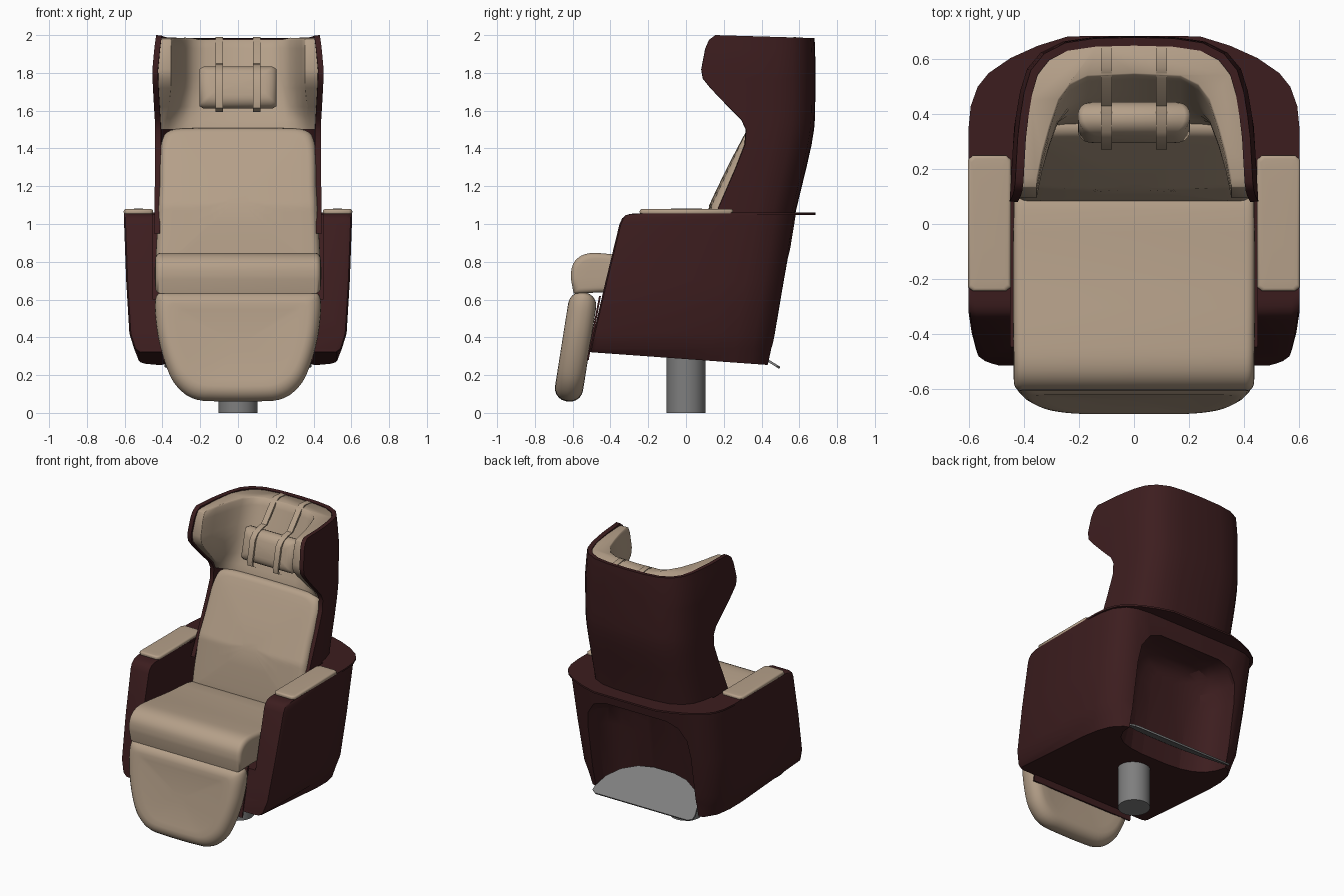
import bpy, bmesh, math
from mathutils import Vector, Matrix

if "Cube" in bpy.data.objects:
    bpy.data.objects.remove(bpy.data.objects["Cube"])


def material(name, rgb):
    m = bpy.data.materials.new(name)
    m.diffuse_color = (*rgb, 1)
    m.use_nodes = True
    m.node_tree.nodes["Principled BSDF"].inputs["Base Color"].default_value = m.diffuse_color
    return m


MAROON = material("maroon shell", (0.046, 0.0125, 0.0135))
BEIGE = material("beige leather", (0.46, 0.35, 0.25))
GREY = material("grey metal", (0.21, 0.21, 0.21))


def finish(ob, angle=40):
    """Apply modifiers and shade smooth with sharp edges kept."""
    bpy.ops.object.select_all(action='DESELECT')
    ob.select_set(True)
    bpy.context.view_layer.objects.active = ob
    if ob.modifiers:
        bpy.ops.object.convert(target='MESH')
    bpy.ops.object.shade_smooth_by_angle(angle=math.radians(angle))
    return ob


def loft(name, rings, mat, closed=True, cap=True):
    bm = bmesh.new()
    vs = [[bm.verts.new(p) for p in r] for r in rings]
    n = len(rings[0])
    for a, b in zip(vs, vs[1:]):
        for i in range(n if closed else n - 1):
            j = (i + 1) % n
            bm.faces.new((a[i], a[j], b[j], b[i]))
    if cap:
        bm.faces.new(vs[0])
        bm.faces.new(vs[-1])
    bmesh.ops.recalc_face_normals(bm, faces=bm.faces)
    me = bpy.data.meshes.new(name)
    bm.to_mesh(me)
    bm.free()
    me.materials.append(mat)
    ob = bpy.data.objects.new(name, me)
    bpy.context.collection.objects.link(ob)
    return ob


def chaikin(pts, times=2):
    for _ in range(times):
        out = []
        for i, p in enumerate(pts):
            q = pts[(i + 1) % len(pts)]
            out += [tuple(.75 * a + .25 * b for a, b in zip(p, q)),
                    tuple(.25 * a + .75 * b for a, b in zip(p, q))]
        pts = out
    return pts


def mirror(half):
    """Full outline from its x >= 0 half."""
    return half + [(-x, *r) for x, *r in reversed(half) if x > 1e-6]


def pillow(name, outline, depth, r, M, mat=BEIGE, bulge=.012):
    """Padded slab: outline in local uv, rounded rims, gentle dome."""
    us, vs = zip(*outline)
    cu, cv = (max(us) + min(us)) / 2, (max(vs) + min(vs)) / 2
    hu, hv = (max(us) - min(us)) / 2, (max(vs) - min(vs)) / 2

    def ring(su, sv, w):
        return [M @ Vector((cu + (u - cu) * su, cv + (v - cv) * sv, w)) for u, v in outline]
    side = []
    for k in range(6):
        a = k / 5 * math.pi / 2
        c = r * (1 - math.cos(a))
        side.append(((hu - c) / hu, (hv - c) / hv, depth / 2 - r + r * math.sin(a)))
    a, b, _ = side[-1]
    for f in (.85, .65, .4, .15):
        side.append((a * f, b * f, depth / 2 + bulge * (1 - f * f)))
    rings = [ring(a, b, -w) for a, b, w in reversed(side)] + [ring(*s) for s in side]
    return finish(loft(name, rings, mat), 60)


def front_frame(y, z, deg):
    return Matrix.Translation((0, y, z)) @ Matrix.Rotation(math.radians(deg), 4, 'X')


SIDEWAYS = Matrix(((0, 0, 1, 0), (1, 0, 0, 0), (0, 1, 0, 0), (0, 0, 0, 1)))


def prism(name, yz, x0, x1, mat):
    return loft(name, [[(x, y, z) for y, z in yz] for x in (x0, x1)], mat)


def cut(ob, cutter):
    cutter.hide_render = True
    m = ob.modifiers.new("cut", 'BOOLEAN')
    m.operation, m.object, m.solver = 'DIFFERENCE', cutter, 'EXACT'
    finish(ob)
    bpy.data.objects.remove(cutter)


def back_y(z):
    return .455 + (z - .25) * .1625


# lower body with arms: lofted upward, then hollowed for seat and rear niche
rings = []
for z, w, f in ((.29, .525, -.515), (.34, .55, -.508), (.42, .575, -.49), (.7, .592, -.425), (1.0, .603, -.352),
                (1.03, .604, -.338), (1.046, .604, -.32), (1.053, .604, -.298), (1.056, .604, -.27)):
    b = back_y(z) - .004
    half = [(0, f), (w - .03, f), (w - .008, f + .008), (w, f + .03), (w, b - .33), (w - .01, b - .21),
            (w - .035, b - .11), (w - .09, b - .04), (w - .16, b - .01), (w - .25, b), (0, b)]
    rings.append([(x, y, .322 - (y + .515) * .072 if z == .29 else z) for x, y in mirror(half)])
body = loft("body_and_arms", rings, MAROON)
cut(body, prism("seat_channel", [(-1, .6), (.1, .6), (.34, 1.04), (.34, 1.3), (-1, 1.3)], -.45, .45, MAROON))
arch = [(-.4, .2), (.4, .2), (.4, .7), (.385, .82), (.33, .9), (.24, .93),
        (-.24, .93), (-.33, .9), (-.385, .82), (-.4, .7)]
cut(body, loft("niche", [[(x * s, back_y(z) - d, z - (1 - s) * .12 * (z > .5)) for x, z in arch]
                         for s, d in ((1, -.3), (1, .03), (.97, .1), (.88, .17), (.72, .22), (.5, .25), (.25, .262))],
                MAROON))

# rear footplate and pedestal
plate = [(.36, -.003), (.39, .015), (.39, .05), (.36, .14), (.29, .22), (.19, .275), (.08, .297)]
M = front_frame(.497, .245, 148)
finish(loft("rear_footplate", [[M @ Vector((x, v, w)) for x, v in mirror(plate)] for w in (0, .012)], GREY))
bpy.ops.mesh.primitive_cylinder_add(vertices=32, radius=.103, depth=.32, location=(0, 0, .16))
post = bpy.context.object
post.name = "pedestal"
post.data.materials.append(GREY)
finish(post)

# thin ledge around the back
ledge = [(0, .32), (.44, .32), (.44, .1), (.604, .1), (.604, .34), (.595, .43), (.57, .5), (.53, .55),
         (.45, .605), (.35, .65), (.24, .684), (0, .686)]
finish(loft("rear_ledge", [[(x, y, z) for x, y in mirror(ledge)] for z in (1.048, 1.06)], MAROON))

# winged back shell: z, front edge y, back y, width factor
LEVELS = [(2.0, .155, .68, .965), (1.975, .122, .682, .97), (1.93, .103, .684, .98), (1.82, .082, .685, 1),
          (1.77, .09, .685, 1), (1.72, .13, .685, 1), (1.62, .225, .684, 1), (1.55, .295, .682, 1),
          (1.5, .318, .678, 1), (1.42, .312, .665, 1), (1.3, .265, .638, 1), (1.07, .165, .582, 1), (.95, .11, .562, 1)]
CURVE = [(0, 0), (.15, .004), (.26, .02), (.34, .06), (.39, .12), (.415, .2), (.437, .33), (.453, .6)]


def u_half(f, b, s):
    """Half of the U-shaped plan, from back centre to the front edge."""
    pts = [(x * s, b - d) for x, d in CURVE[:6]]
    for k in range(1, 5):
        d = .2 + (b - f - .2) * k / 4
        (x0, d0), (x1, d1) = CURVE[5:7] if d < .33 else CURVE[6:8]
        pts.append(((x0 + (x1 - x0) * (d - d0) / (d1 - d0)) * s, b - d))
    return pts


rings = []
for z, f, b, s in LEVELS:
    h = u_half(f, b, s)
    line = [(-x, y) for x, y in reversed(h[1:])] + h
    rings.append([(x, y, z - (.015 * (y - f) / .5 if z > 1.9 else 0)) for x, y in line])
shell = loft("back_shell", rings, MAROON, closed=False, cap=False)
mod = shell.modifiers.new("thickness", 'SOLIDIFY')
mod.thickness = .03
# thicken inward whichever way the sheet faces
mod.offset = -1 if max(p.normal.y for p in shell.data.polygons) > .9 else 1
finish(shell)

# padded head liner inside the wings
rings = []
for z, f, b, s in LEVELS[:9]:
    z = min(z, 1.985)
    f += .012
    outer = [(x * .94, y) for x, y in u_half(f, b - .025, s)]
    t = (1.985 - z) / .485
    yi = .55 - .185 * t
    flare = 1 + .3 * max(0, t - .65)
    inner = [(x * flare, f + (yi - f) * u) for x, u in
             ((.355, 0), (.335, .25), (.308, .5), (.275, .75), (.235, .9), (.17, .98), (0, 1))]
    half = outer + inner
    ring = half + [(-x, y) for x, y in reversed(half[1:-1])]
    rings.append([(x, y, z - (.008 if z > 1.98 and y > .5 else 0)) for x, y in ring])
liner = loft("head_liner", rings, BEIGE)
mod = liner.modifiers.new("soft_edges", 'BEVEL')
mod.width, mod.segments, mod.limit_method, mod.angle_limit = .018, 3, 'ANGLE', math.radians(50)
finish(liner, 60)

# backrest, its lower part bent upright to meet the seat
back = [(.43, -.44), (.435, -.42), (.435, -.3), (.43, -.2), (.425, -.1), (.42, 0), (.415, .1), (.415, .2),
        (.412, .34), (.38, .425), (.25, .435)]
rest = pillow("backrest", chaikin(mirror(back)), .14, .045, front_frame(.213, 1.10, 65))
for v in rest.data.vertices:
    v.co.y += .3 * max(0, 1.1 - v.co.z)

# seat and leg rest cushions
seat = [(-.6, .632), (-.612, .72), (-.6, .8), (-.53, .85), (-.4, .842), (-.15, .81), (.17, .79), (.17, .632)]
pillow("seat", [(-.595, .632)] + chaikin(seat)[2:-1], .875, .03, SIDEWAYS, bulge=.004)
leg = [(.36, .29), (.425, .288), (.44, .25), (.44, .18), (.425, .05), (.385, -.1), (.335, -.21), (.24, -.288),
       (.1, -.295)]
pillow("leg_rest", chaikin(mirror(leg)), .15, .07, front_frame(-.584, .352, 81), bulge=-.012)
finish(prism("leg_rest_panel", [(-.525, .28), (-.46, .62), (-.45, .62), (-.515, .28)], -.4, .4, MAROON))

# head pillow with two straps
head = [(.185, -.112), (.205, -.1), (.205, .1), (.185, .112)]
pillow("head_pillow", mirror(head), .125, .06, front_frame(.37, 1.722, 76), bulge=.005)
path = [(.645, 1.982), (.57, 1.99), (.53, 1.965), (.43, 1.85), (.385, 1.844), (.335, 1.825), (.303, 1.79),
        (.289, 1.72), (.272, 1.65), (.276, 1.615), (.305, 1.6)]
for s, side in ((-1, "left"), (1, "right")):
    band = path + [(y + .014, z - .006) for y, z in reversed(path)]
    finish(prism("strap_" + side, band, s * .1 - .02, s * .1 + .02, BEIGE))
    # armrest pad
    pad = [(s * .527 + a, b) for a, b in ((-.078, -.23), (-.06, -.245), (.06, -.245), (.078, -.23),
                                          (.078, .235), (.06, .25), (-.06, .25), (-.078, .235))]
    pillow("arm_pad_" + side, pad, .03, .012, Matrix.Translation((0, 0, 1.064)), bulge=.002)
